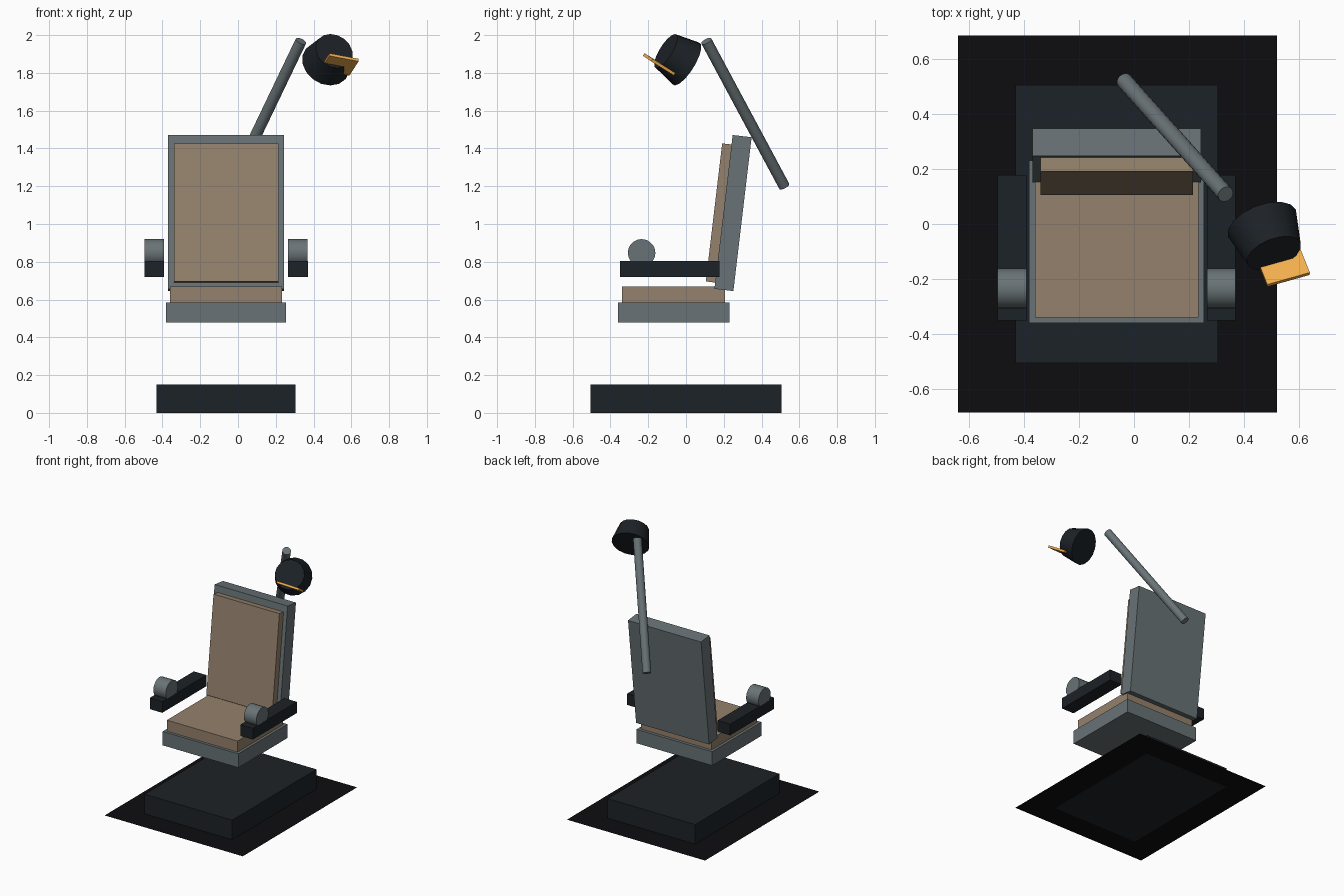
import bpy, bmesh, math
from mathutils import Matrix, Vector

old = bpy.data.objects.get("Cube")
if old:
    bpy.data.objects.remove(old, do_unlink=True)


def material(name, rgb):
    m = bpy.data.materials.new(name)
    m.use_nodes = True
    color = (*rgb, 1.0)
    m.diffuse_color = color
    m.node_tree.nodes["Principled BSDF"].inputs["Base Color"].default_value = color
    return m


dark = material("dark_plastic", (0.012, 0.016, 0.02))
black = material("black_floor", (0.004, 0.004, 0.005))
metal = material("grey_metal", (0.14, 0.17, 0.18))
tan = material("tan_upholstery", (0.30, 0.22, 0.15))
orange = material("orange_plate", (0.9, 0.43, 0.08))


def finish(name, bm, mat, matrix, smooth=False):
    me = bpy.data.meshes.new(name)
    bm.to_mesh(me)
    bm.free()
    ob = bpy.data.objects.new(name, me)
    bpy.context.collection.objects.link(ob)
    ob.matrix_world = matrix
    me.materials.append(mat)
    if smooth:
        bpy.ops.object.select_all(action='DESELECT')
        ob.select_set(True)
        bpy.context.view_layer.objects.active = ob
        bpy.ops.object.shade_smooth_by_angle(angle=math.radians(35))
    return ob


def box(name, center, size, mat, rotation=Matrix()):
    bm = bmesh.new()
    bmesh.ops.create_cube(bm, size=1)
    bmesh.ops.scale(bm, vec=size, verts=bm.verts)
    return finish(name, bm, mat, Matrix.Translation(center) @ rotation)


def rod(name, start, end, r_start, r_end, mat, sides=16):
    start, end = Vector(start), Vector(end)
    axis = end - start
    bm = bmesh.new()
    bmesh.ops.create_cone(bm, cap_ends=True, segments=sides, radius1=r_start,
                          radius2=r_end, depth=axis.length)
    turn = axis.to_track_quat('Z', 'Y').to_matrix().to_4x4()
    return finish(name, bm, mat, Matrix.Translation((start + end) / 2) @ turn, True)


CX = -0.063  # centre line of the chair

# Floor sheet and plinth
bm = bmesh.new()
bmesh.ops.create_grid(bm, x_segments=1, y_segments=1, size=0.5)
bmesh.ops.scale(bm, vec=(1.16, 1.37, 1), verts=bm.verts)
finish("floor_sheet", bm, black, Matrix.Translation((-0.06, 0, 0.002)))
box("plinth", (CX, 0, 0.075), (0.736, 1.01, 0.15), dark)

# Seat
box("seat_frame", (CX, -0.065, 0.532), (0.635, 0.59, 0.105), metal)
box("seat_cushion", (CX, -0.066, 0.623), (0.594, 0.546, 0.09), tan)

# Reclined back
lean = Matrix.Rotation(-0.118, 4, 'X')
box("back_frame", (CX, 0.249, 1.058), (0.613, 0.101, 0.82), metal, lean)
box("back_cushion", (CX, 0.176, 1.058), (0.553, 0.056, 0.736), tan, lean)

# Armrests with round hand controls
for side, label in ((1, "left"), (-1, "right")):
    x = CX + side * 0.38
    box(label + "_armrest", (x, -0.086, 0.762), (0.105, 0.528, 0.085), dark)
    rod(label + "_hand_control", (x - 0.052, -0.235, 0.847),
        (x + 0.052, -0.235, 0.847), 0.073, 0.073, metal, 20)

# Slanted pole behind the back
rod("lamp_pole", (-0.035, 0.52, 1.2), (0.333, 0.108, 1.968), 0.03, 0.03, metal)

# Tapered lamp head, widest at its rear
aim = Vector((0.32, -0.8, 0.5)).normalized()
rear = Vector((0.465, 0.002, 1.848))
rod("lamp_head", rear, rear + aim * 0.135, 0.1325, 0.104, dark)

# Thin plate that juts out of the lamp along its axis
across = Vector((0.91, 0.33, -0.22))
across = (across - aim * across.dot(aim)).normalized()
facing = Matrix((across, aim, across.cross(aim))).transposed().to_4x4()
box("lamp_plate", (0.537, -0.142, 1.845), (0.163, 0.15, 0.016), orange, facing)
